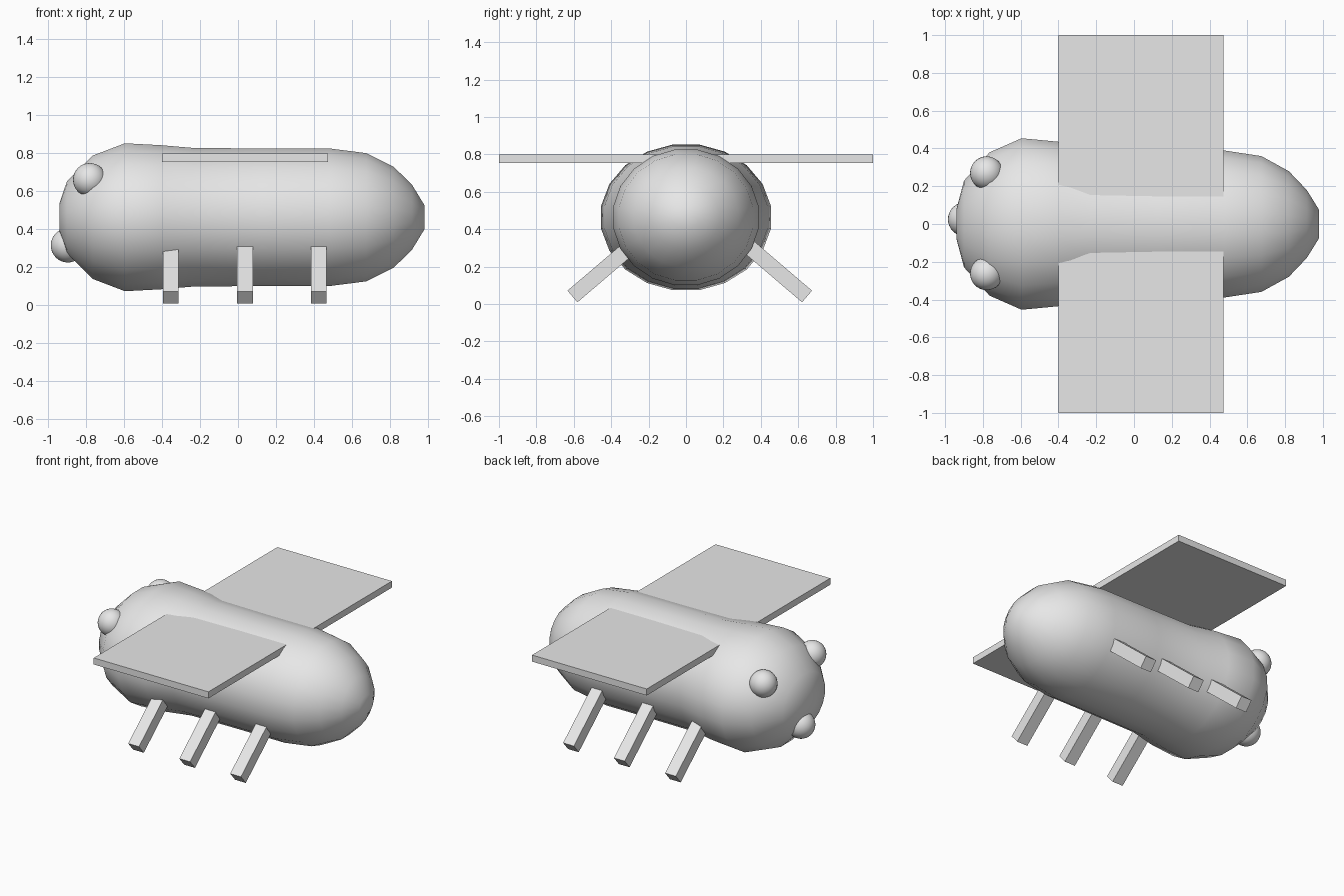
import bpy, bmesh, math
from mathutils import Matrix, Vector

if "Cube" in bpy.data.objects:
    bpy.data.objects.remove(bpy.data.objects["Cube"])

grey = bpy.data.materials.new("light grey")
grey.diffuse_color = (0.8, 0.8, 0.8, 1)
grey.use_nodes = True
grey.node_tree.nodes["Principled BSDF"].inputs["Base Color"].default_value = grey.diffuse_color


def finish(name, bm, smooth=False):
    bmesh.ops.recalc_face_normals(bm, faces=bm.faces)
    for f in bm.faces:
        f.smooth = smooth
    mesh = bpy.data.meshes.new(name)
    bm.to_mesh(mesh)
    bm.free()
    mesh.materials.append(grey)
    obj = bpy.data.objects.new(name, mesh)
    bpy.context.collection.objects.link(obj)
    return obj


def box(name, centre, size, tilt=0):
    bm = bmesh.new()
    bmesh.ops.create_cube(bm, size=1, matrix=Matrix.Translation(centre)
                          @ Matrix.Rotation(tilt, 4, 'X')
                          @ Matrix.Diagonal((*size, 1)))
    return finish(name, bm)


def ball(name, centre, radius):
    bm = bmesh.new()
    bmesh.ops.create_uvsphere(bm, u_segments=32, v_segments=16, radius=radius,
                              matrix=Matrix.Translation(centre))
    return finish(name, bm, True)


# Body: elliptical rings along x (x, half depth, half height)
rings = [(-0.94, 0.08, 0.07), (-0.90, 0.23, 0.19), (-0.765, 0.38, 0.325),
         (-0.595, 0.455, 0.39), (-0.405, 0.437, 0.38), (-0.23, 0.392, 0.365),
         (0.125, 0.39, 0.363), (0.48, 0.39, 0.363), (0.675, 0.36, 0.338),
         (0.82, 0.28, 0.265), (0.915, 0.18, 0.172), (0.98, 0.075, 0.065)]
SIDES = 20
bm = bmesh.new()
loops = []
for x, ry, rz in rings:
    loop = []
    for i in range(SIDES):
        a = 2 * math.pi * (i + 0.5) / SIDES
        loop.append(bm.verts.new((x, 1.01 * ry * math.cos(a),
                                  0.463 + 1.01 * rz * math.sin(a))))
    loops.append(loop)
for p, q in zip(loops, loops[1:]):
    for i in range(SIDES):
        j = (i + 1) % SIDES
        bm.faces.new((p[i], p[j], q[j], q[i]))
bm.faces.new(loops[0])
bm.faces.new(loops[-1])
finish("body", bm, True)

# Wings: one slab through the back
box("wings", (0.037, 0, 0.777), (0.875, 2.0, 0.045))

# Legs: three slanted bars per side
SLANT = math.radians(40.5)
LENGTH = 0.52
for side, foot_y, label in ((-1, -0.607, "front"), (1, 0.647, "back")):
    inward = Vector((0, -side * math.cos(SLANT), math.sin(SLANT)))
    for n, x in enumerate((-0.353, 0.037, 0.425)):
        centre = Vector((x, foot_y, 0.04)) + inward * LENGTH / 2
        box(f"{label}_leg_{n + 1}", centre, (0.082, LENGTH, 0.082), -side * SLANT)

# Eyes and nose
ball("front_eye", (-0.78, -0.262, 0.66), 0.088)
ball("back_eye", (-0.78, 0.27, 0.66), 0.088)
ball("nose", (-0.895, 0.025, 0.315), 0.09)
